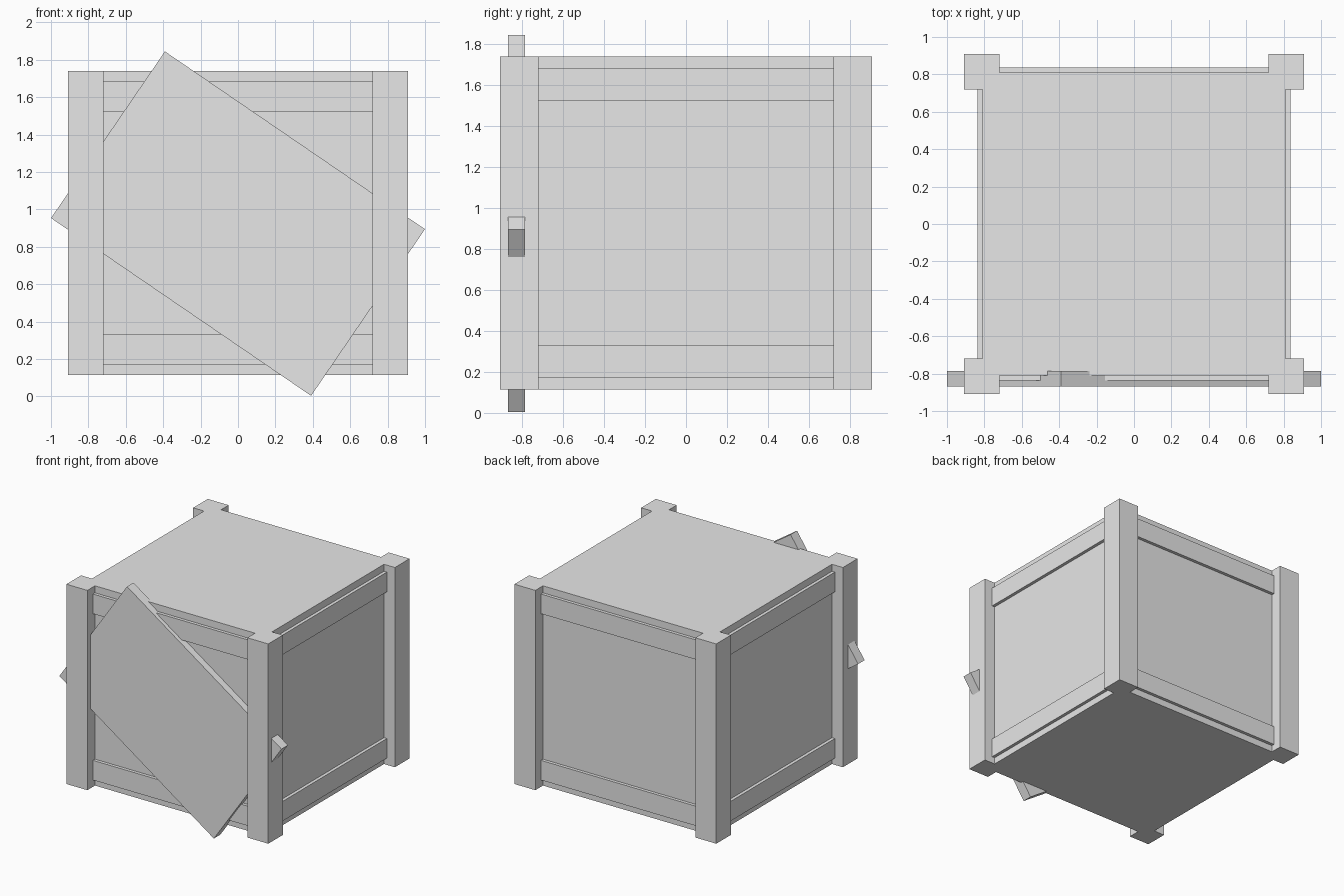
import bpy
import bmesh
import math
from mathutils import Vector, Matrix

cube = bpy.data.objects.get("Cube")
if cube:
    bpy.data.objects.remove(cube, do_unlink=True)

# Single plain grey
GREY = (0.8, 0.8, 0.8, 1.0)
grey = bpy.data.materials.new("plain grey")
grey.use_nodes = True
grey.diffuse_color = GREY
grey.node_tree.nodes["Principled BSDF"].inputs["Base Color"].default_value = GREY

BOTTOM, TOP = 0.115, 1.74
WALL, RAIL, POST_IN, POST_OUT = 0.81, 0.836, 0.72, 0.908


def finish(name, bm):
    bmesh.ops.recalc_face_normals(bm, faces=bm.faces)
    mesh = bpy.data.meshes.new(name)
    bm.to_mesh(mesh)
    bm.free()
    mesh.materials.append(grey)
    obj = bpy.data.objects.new(name, mesh)
    bpy.context.collection.objects.link(obj)
    return obj


def box(name, size, matrix):
    bm = bmesh.new()
    bmesh.ops.create_cube(bm, size=1, matrix=matrix @ Matrix.Diagonal((*size, 1)))
    return finish(name, bm)


# Crate body: a square with four corner posts, drawn as one outline and extruded
corner = [(WALL, POST_IN), (POST_OUT, POST_IN), (POST_OUT, POST_OUT),
          (POST_IN, POST_OUT), (POST_IN, WALL)]
bm = bmesh.new()
outline = []
for quarter in range(4):
    turn = Matrix.Rotation(quarter * math.pi / 2, 3, 'Z')
    outline += [bm.verts.new(turn @ Vector((x, y, BOTTOM))) for x, y in corner]
base = bm.faces.new(outline)
walls = bmesh.ops.extrude_face_region(bm, geom=[base], use_keep_orig=True)
top_verts = [v for v in walls["geom"] if isinstance(v, bmesh.types.BMVert)]
bmesh.ops.translate(bm, verts=top_verts, vec=(0, 0, TOP - BOTTOM))
finish("crate_body_with_posts", bm)

# Upper and lower rails between the posts on every side
depth = 0.06
for index, side in enumerate(("front", "left", "back", "right")):
    turn = Matrix.Rotation(index * math.pi / 2, 4, 'Z')
    for level, z in (("lower", 0.25), ("upper", 1.603)):
        place = turn @ Matrix.Translation((0, depth / 2 - RAIL, z))
        box(f"{side}_{level}_rail", (2 * POST_IN, depth, 0.16), place)

# Tilted board across the front, passing through the posts
tilt = Matrix.Rotation(math.radians(34.35), 4, 'Y')
box("tilted_front_board", (1.684, 0.083, 1.079),
    Matrix.Translation((0, -0.827, 0.924)) @ tilt)
